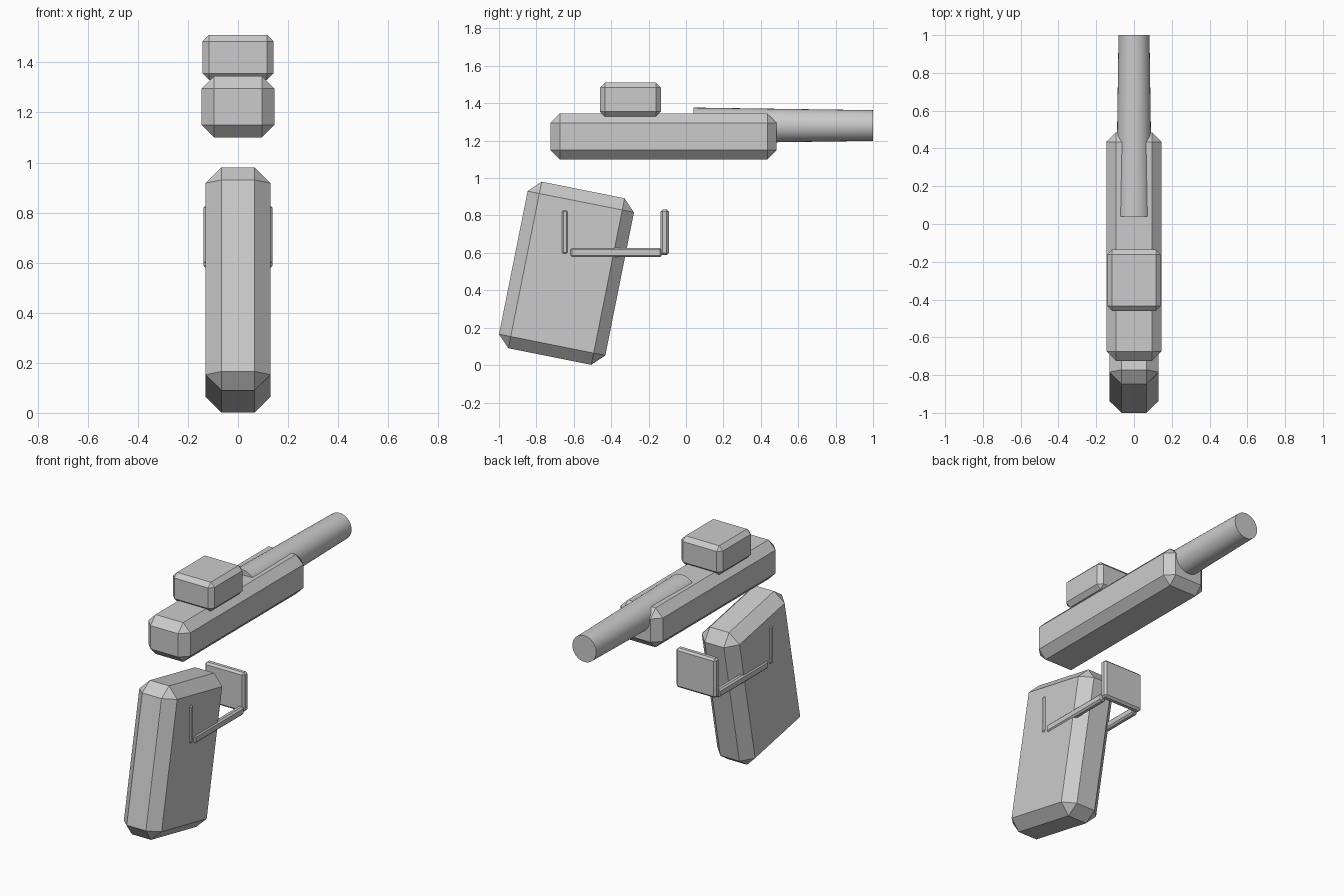
import bpy, bmesh
from math import radians
from mathutils import Matrix

if "Cube" in bpy.data.objects:
    bpy.data.objects.remove(bpy.data.objects["Cube"])


def box(name, x, y, z, bevel, tilt=0.0):
    """Chamfered box from (min, max) ranges, optionally tilted about its own x axis."""
    lo, hi = zip(x, y, z)
    size = [b - a for a, b in zip(lo, hi)]
    mesh = bpy.data.meshes.new(name)
    bm = bmesh.new()
    bmesh.ops.create_cube(bm, size=1, matrix=Matrix.Diagonal((*size, 1)))
    bm.to_mesh(mesh)
    bm.free()
    obj = bpy.data.objects.new(name, mesh)
    bpy.context.collection.objects.link(obj)
    obj.location = [(a + b) / 2 for a, b in zip(lo, hi)]
    obj.rotation_euler.x = radians(tilt)
    mod = obj.modifiers.new("chamfer", 'BEVEL')
    mod.width = bevel
    mod.segments = 1
    mod.limit_method = 'NONE'
    return obj


# Main body and the block on top
box("body", (-0.145, 0.145), (-0.725, 0.485), (1.10, 1.345), 0.05)
box("sight", (-0.142, 0.142), (-0.46, -0.135), (1.33, 1.51), 0.026)

# Slanted grip
box("grip", (-0.13, 0.13), (-0.929, -0.349), (0.037, 0.945), 0.064, tilt=-11.3)

# Trigger guard: front and rear plates joined by a bar on each side
box("guard_front", (-0.137, 0.137), (-0.137, -0.092), (0.588, 0.832), 0.012)
box("guard_rear", (-0.137, 0.137), (-0.664, -0.632), (0.595, 0.828), 0.008)
for side, x in (("left", (-0.137, -0.1)), ("right", (0.1, 0.137))):
    box("guard_bar_" + side, x, (-0.62, -0.13), (0.577, 0.627), 0.01)

# Tapered barrel
bpy.ops.mesh.primitive_cone_add(vertices=32, radius1=0.096, radius2=0.082, depth=0.96,
                                location=(0, 0.52, 1.281), rotation=(radians(-90), 0, 0))
barrel = bpy.context.object
barrel.name = "barrel"
bpy.ops.object.shade_smooth_by_angle(angle=radians(30))
